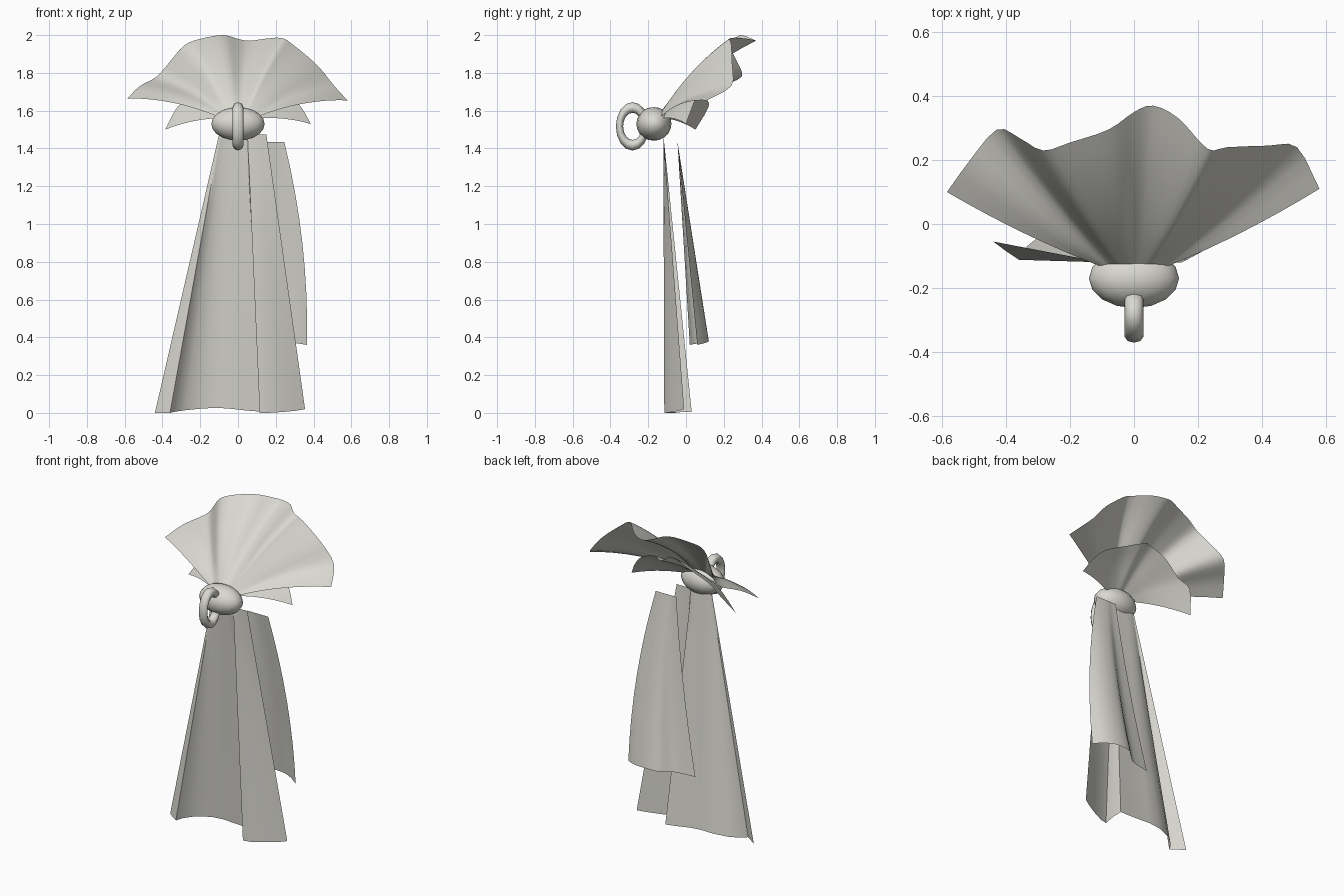
import bpy, math
from mathutils import Vector

if "Cube" in bpy.data.objects:
    bpy.data.objects.remove(bpy.data.objects["Cube"])

cloth = bpy.data.materials.new("pale_warm_grey")
cloth.diffuse_color = (0.70, 0.69, 0.64, 1)
cloth.use_nodes = True
cloth.node_tree.nodes["Principled BSDF"].inputs["Base Color"].default_value = cloth.diffuse_color


def finish(ob, name, angle=50):
    ob.name = name
    ob.data.materials.append(cloth)
    bpy.ops.object.select_all(action='DESELECT')
    ob.select_set(True)
    bpy.context.view_layer.objects.active = ob
    bpy.ops.object.shade_smooth_by_angle(angle=math.radians(angle))


def spline(pts, sub):
    """Catmull-Rom through the points."""
    p = [Vector(q) for q in pts]
    if sub == 1:
        return p
    p = [2 * p[0] - p[1]] + p + [2 * p[-1] - p[-2]]
    out = []
    for i in range(1, len(p) - 2):
        a, b, c, d = p[i - 1:i + 3]
        for k in range(sub):
            t = k / sub
            out.append(0.5 * (2 * b + (c - a) * t + (2 * a - 5 * b + 4 * c - d) * t * t
                              + (3 * b - a - 3 * c + d) * t ** 3))
    return out + [p[-2]]


def sheet(name, start, end, rows, bow, angle=50):
    """Cloth surface lofted from one edge to another; bow(u) bends it midway."""
    n = len(end)
    verts, faces = [], []
    for r in range(rows + 1):
        t = r / rows
        for i in range(n):
            verts.append(start[i].lerp(end[i], t) + Vector(bow(i / (n - 1))) * 4 * t * (1 - t))
    for r in range(rows):
        for i in range(n - 1):
            a = r * n + i
            faces.append((a, a + 1, a + n + 1, a + n))
    me = bpy.data.meshes.new(name)
    me.from_pydata(verts, [], faces)
    ob = bpy.data.objects.new(name, me)
    bpy.context.collection.objects.link(ob)
    finish(ob, name, angle)


def collar(n, w, y, z, rise):
    """Gathered edge of a fan, tucked into the knot."""
    return [Vector((w * (2 * i / (n - 1) - 1), y, z + rise * math.sin(math.pi * i / (n - 1))))
            for i in range(n)]


# Large upper fan
rim = spline([(-.585, .10, 1.665), (-.52, .19, 1.73), (-.43, .295, 1.78), (-.36, .27, 1.86),
              (-.285, .23, 1.945), (-.2, .255, 1.98), (-.08, .295, 2.0), (0, .35, 1.98),
              (.06, .37, 1.97), (.14, .33, 1.98), (.23, .235, 1.985), (.29, .24, 1.95),
              (.42, .245, 1.84), (.51, .24, 1.73), (.58, .11, 1.655)], 3)
sheet("upper_fan", collar(len(rim), .11, -.13, 1.57, .03), rim, 8,
      lambda u: (0, -.012, .025))

# Small fan nested beneath it
rim = spline([(-.385, .05, 1.5), (-.32, .12, 1.62), (-.24, .11, 1.67), (-.12, .14, 1.74),
              (0, .14, 1.785), (.06, .175, 1.76), (.15, .10, 1.74), (.27, .06, 1.685),
              (.34, .03, 1.61), (.385, 0, 1.53)], 3)
sheet("lower_fan", collar(len(rim), .11, -.12, 1.56, .02), rim, 6,
      lambda u: (0, 0, .012))

# Long front tail: hem points paired with gathered x positions at the top
hem = [(-.44, -.055, .0), (-.40, -.085, .0), (-.36, -.112, .0), (-.335, -.07, .006),
       (-.28, -.025, .014), (-.19, .005, .023), (-.11, .01, .027), (-.04, .012, .022),
       (.05, .022, .012), (.125, .03, .006), (.125, -.04, .003), (.115, -.115, .0),
       (.16, -.105, .0), (.24, -.07, .005), (.31, -.035, .012), (.355, -.01, .02)]
top_x = [-.10, -.097, -.094, -.085, -.07, -.05, -.03, -.01, .015, .045, .05, .05,
         .065, .095, .125, .15]
sheet("front_tail", [Vector((x, -.12, 1.475)) for x in top_x], spline(hem, 1), 8,
      lambda u: (0, 0, 0))

# Shorter back tail
hem = spline([(.365, .06, .36), (.30, .10, .37), (.22, .12, .378), (.12, .11, .375),
              (.05, .045, .365), (-.08, .02, .36)], 3)
n = len(hem)
sheet("back_tail", [Vector((.245 - .145 * i / (n - 1), -.045, 1.435)) for i in range(n)],
      hem, 8, lambda u: (.036 - .02 * u, 0, 0))

# Knot
bpy.ops.mesh.primitive_uv_sphere_add(segments=16, ring_count=10, radius=1,
                                     location=(0, -.17, 1.53))
ob = bpy.context.object
ob.scale = (.141, .093, .089)
finish(ob, "knot", 60)

# Upright ring in front of the knot
bpy.ops.mesh.primitive_torus_add(major_segments=16, minor_segments=8, major_radius=.1,
                                 minor_radius=.028, location=(0, -.283, 1.517),
                                 rotation=(0, math.pi / 2, 0))
ob = bpy.context.object
ob.scale = (1, .69, 1.05)
finish(ob, "ring", 60)
